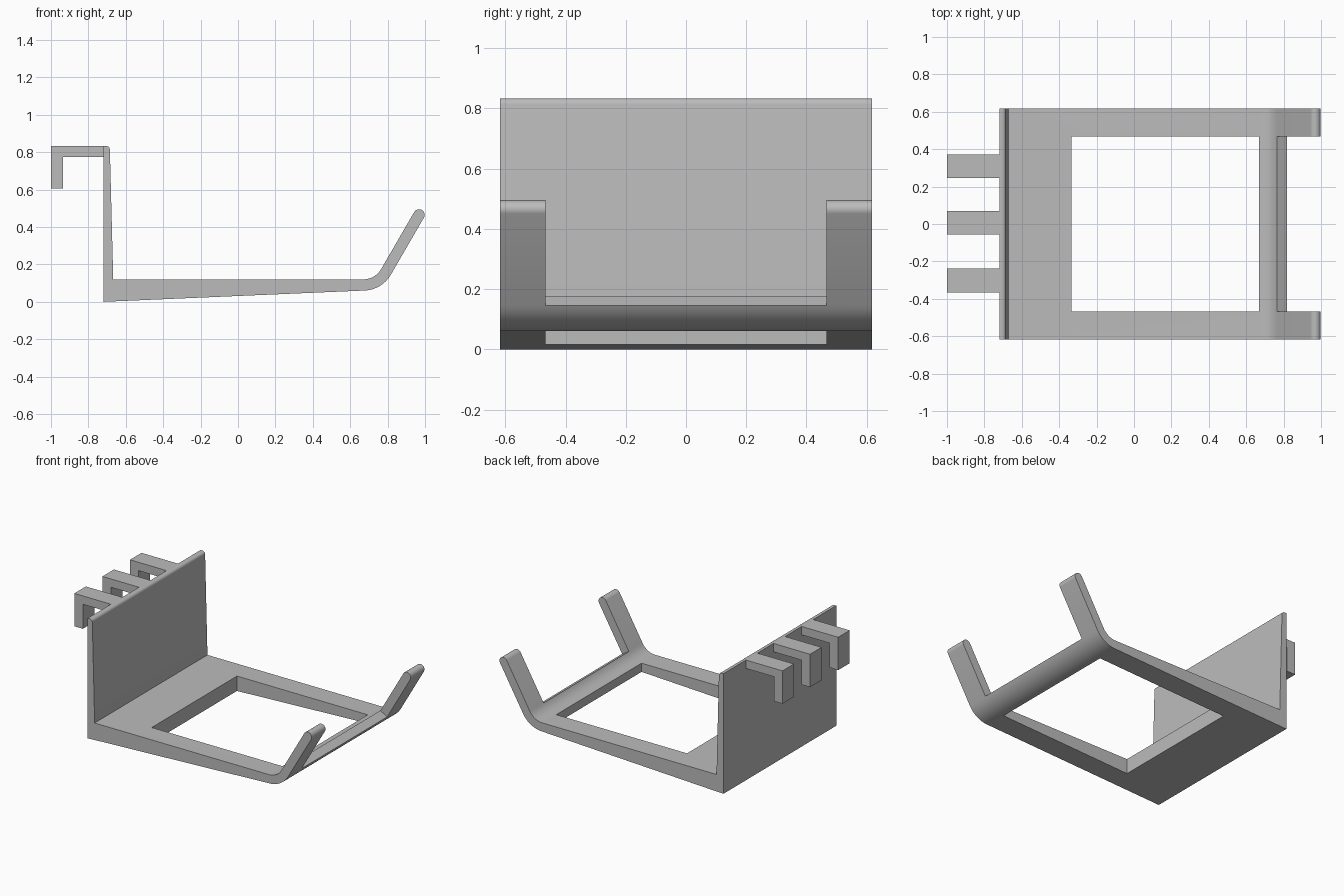
import bpy, bmesh, math

if "Cube" in bpy.data.objects:
    bpy.data.objects.remove(bpy.data.objects["Cube"])

HALF = 0.618      # half width of the cradle
GAP = 0.467       # half width of the openings
BACK = -0.72      # rear face of the back wall
TOP = 0.833       # height of the back wall

grey = bpy.data.materials.new("plain grey")
grey.diffuse_color = (0.5, 0.5, 0.5, 1)
grey.use_nodes = True
grey.node_tree.nodes["Principled BSDF"].inputs["Base Color"].default_value = grey.diffuse_color


def arc(cx, cz, r, a0, a1, n):
    """Points on an arc in the xz plane, angles in degrees."""
    angles = [math.radians(a0 + (a1 - a0) * i / n) for i in range(n + 1)]
    return [(cx + r * math.cos(a), cz + r * math.sin(a)) for a in angles]


def extrude(name, profile, y0, y1):
    """Solid made by sweeping an xz profile along y."""
    bm = bmesh.new()
    face = bm.faces.new([bm.verts.new((x, y0, z)) for x, z in profile])
    ext = bmesh.ops.extrude_face_region(bm, geom=[face])
    verts = [v for v in ext["geom"] if isinstance(v, bmesh.types.BMVert)]
    bmesh.ops.translate(bm, verts=verts, vec=(0, y1 - y0, 0))
    bmesh.ops.recalc_face_normals(bm, faces=bm.faces[:])
    mesh = bpy.data.meshes.new(name)
    bm.to_mesh(mesh)
    bm.free()
    mesh.materials.append(grey)
    obj = bpy.data.objects.new(name, mesh)
    bpy.context.collection.objects.link(obj)
    return obj


def cut(target, cutter):
    cutter.hide_render = True
    mod = target.modifiers.new("cut", "BOOLEAN")
    mod.operation = "DIFFERENCE"
    mod.solver = "EXACT"
    mod.object = cutter
    bpy.context.view_layer.objects.active = target
    bpy.ops.object.modifier_apply(modifier=mod.name)
    bpy.data.objects.remove(cutter)


# Cradle: back wall, tapered floor, bend and sloping front lip in one profile
profile = [(BACK, 0.0)]
profile += arc(0.67, 0.23, 0.17, -90, -30, 12)        # outer bend
profile += arc(0.968, 0.465, 0.03, -30, 150, 12)      # rounded lip end
profile += arc(0.67, 0.23, 0.11, -30, -90, 12)        # inner bend
profile += [(-0.667, 0.12)]
profile += arc(-0.705, TOP - 0.02, 0.02, 2, 90, 6)    # rounded wall top
profile += [(BACK, TOP)]
cradle = extrude("cradle", profile, -HALF, HALF)

# Rectangular window in the floor
cut(cradle, extrude("window_cutter",
                    [(-0.335, -0.2), (0.668, -0.2), (0.668, 0.3), (-0.335, 0.3)],
                    -GAP, GAP))

# Notch square to the lip, leaving two front arms and a low cross bar
ux, uz = 0.5, math.sqrt(0.75)
x0, z0 = 0.67 + 0.05 * uz, 0.23 - 0.05 * ux
x1, z1 = 0.67 + 0.35 * uz, 0.23 - 0.35 * ux
cut(cradle, extrude("notch_cutter",
                    [(x0, z0), (x1, z1), (x1 + 0.6 * ux, z1 + 0.6 * uz),
                     (x0 + 0.6 * ux, z0 + 0.6 * uz)], -GAP, GAP))

bpy.ops.object.select_all(action="DESELECT")
cradle.select_set(True)
bpy.context.view_layer.objects.active = cradle
bpy.ops.object.shade_smooth_by_angle(angle=math.radians(25))

# Three hanging hooks behind the back wall
hook = [(BACK, TOP), (-1.0, TOP), (-1.0, 0.605), (-0.935, 0.605),
        (-0.935, 0.775), (BACK, 0.775)]
for i, y in enumerate((-0.302, 0.006, 0.308)):
    extrude(f"hook_{i + 1}", hook, y - 0.063, y + 0.063)
